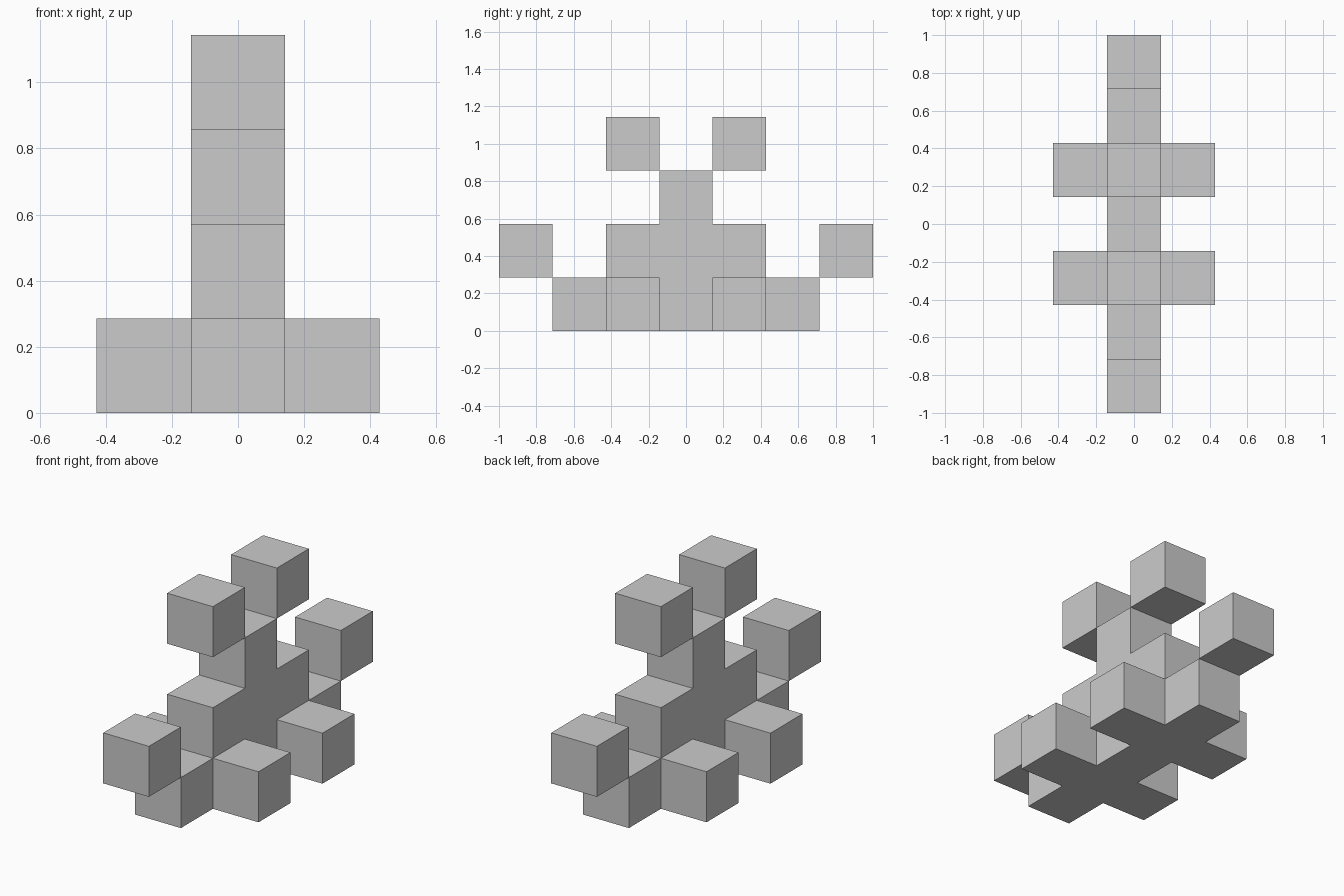
import bpy
import bmesh
from mathutils import Vector

if "Cube" in bpy.data.objects:
    bpy.data.objects.remove(bpy.data.objects["Cube"])

U = 2 / 7  # edge length of one block


def block_part(name, cells):
    """Outer skin of a group of grid blocks, with flush faces merged."""
    cells = set(cells)
    bm = bmesh.new()
    for cell in cells:
        centre = Vector((cell[0], cell[1], cell[2] + 0.5))
        for axis in range(3):
            for sign in (-1, 1):
                n = Vector((0, 0, 0))
                n[axis] = sign
                if tuple(int(c + d) for c, d in zip(cell, n)) in cells:
                    continue
                a = Vector((0, 0, 0))
                a[(axis + 1) % 3] = 0.5
                b = n.cross(a)
                mid = centre + n * 0.5
                corners = (mid - a - b, mid + a - b, mid + a + b, mid - a + b)
                bm.faces.new([bm.verts.new(p * U) for p in corners])
    bmesh.ops.remove_doubles(bm, verts=bm.verts, dist=1e-4)
    bmesh.ops.dissolve_limit(bm, angle_limit=0.01, verts=bm.verts, edges=bm.edges)
    mesh = bpy.data.meshes.new(name)
    bm.to_mesh(mesh)
    bm.free()
    obj = bpy.data.objects.new(name, mesh)
    bpy.context.collection.objects.link(obj)
    return obj


# Stepped body: three shrinking rows, plus four side blocks at the base
body = [(0, y, z) for z in range(3) for y in range(z - 2, 3 - z)]
side_blocks = [(x, y, 0) for x in (-1, 1) for y in (-1, 1)]
block_part("stepped_body", body + side_blocks)

# Loose blocks that touch the body only along an edge
for side, s in (("front", -1), ("back", 1)):
    block_part(side + "_outer_block", [(0, 3 * s, 1)])
    block_part(side + "_top_block", [(0, s, 3)])
